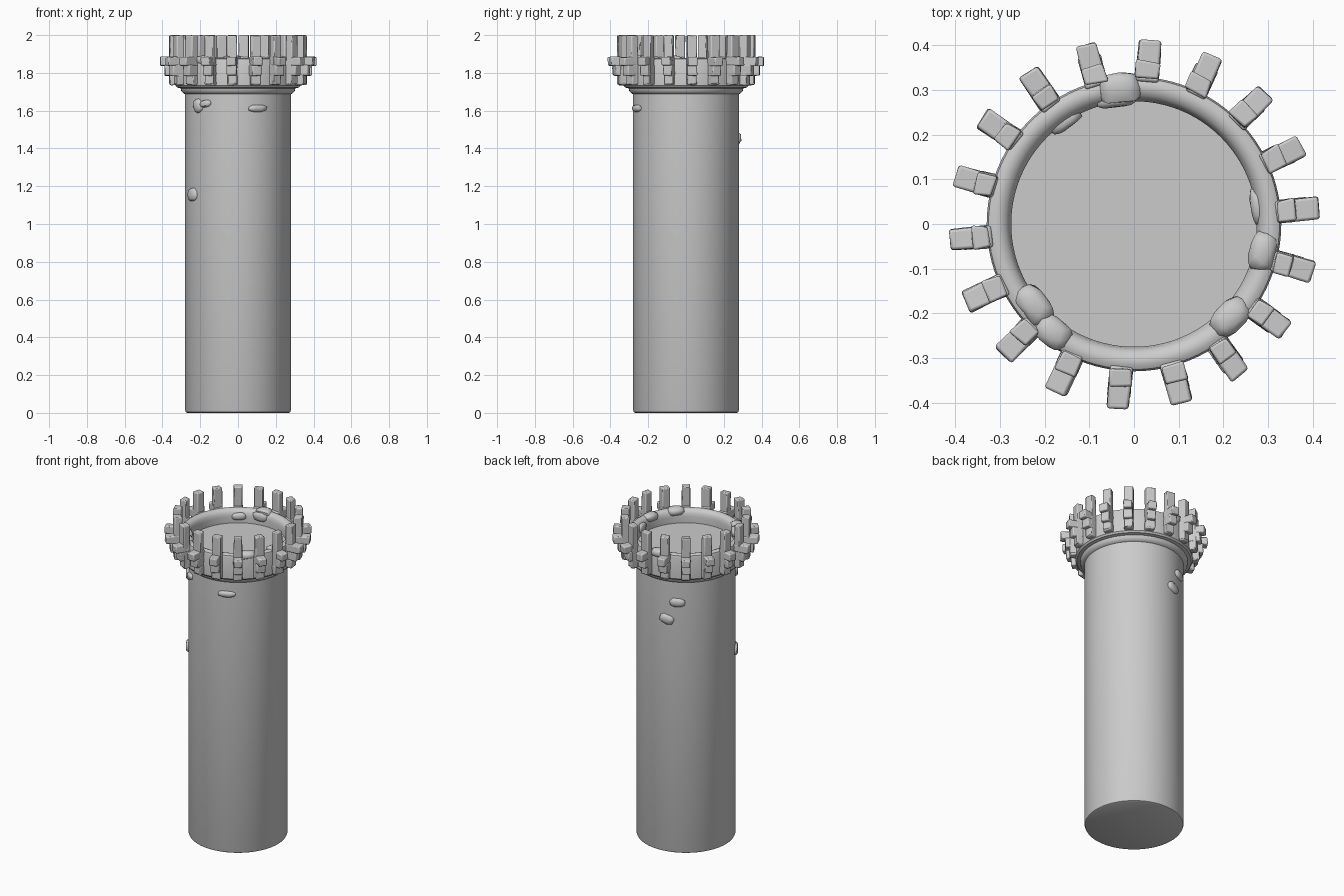
import bpy, bmesh, math, random
from mathutils import Matrix, Vector

random.seed(7)
cube = bpy.data.objects.get("Cube")
if cube:
    bpy.data.objects.remove(cube, do_unlink=True)

stone = bpy.data.materials.new("grey_stone")
stone.use_nodes = True
GREY = (0.6, 0.6, 0.6, 1)
stone.diffuse_color = GREY
stone.node_tree.nodes["Principled BSDF"].inputs["Base Color"].default_value = GREY


def finish(bm, name, angle=35, bevel=0):
    """Turn a bmesh into a shaded object, optionally with worn edges."""
    bmesh.ops.recalc_face_normals(bm, faces=bm.faces)
    mesh = bpy.data.meshes.new(name)
    bm.to_mesh(mesh)
    bm.free()
    obj = bpy.data.objects.new(name, mesh)
    bpy.context.collection.objects.link(obj)
    mesh.materials.append(stone)
    if bevel:
        mod = obj.modifiers.new("worn_edges", 'BEVEL')
        mod.width, mod.segments = bevel, 2
    bpy.ops.object.select_all(action='DESELECT')
    obj.select_set(True)
    bpy.context.view_layer.objects.active = obj
    bpy.ops.object.shade_smooth_by_angle(angle=math.radians(angle))
    return obj


def lathe(name, profile, steps=96):
    """Spin an (r, z) profile around the tower axis."""
    bm = bmesh.new()
    verts = [bm.verts.new((r, 0, z)) for r, z in profile]
    edges = [bm.edges.new(pair) for pair in zip(verts, verts[1:])]
    bmesh.ops.spin(bm, geom=verts + edges, axis=(0, 0, 1), cent=(0, 0, 0),
                   angle=math.tau, steps=steps)
    bmesh.ops.remove_doubles(bm, verts=bm.verts, dist=1e-5)
    return finish(bm, name)


def outward(azimuth):
    return Matrix.Rotation(math.radians(azimuth), 4, 'Z')


def add_block(bm, r0, r1, width, z0, z1, azimuth, jitter):
    """Roughly hewn block whose long side points away from the axis."""
    verts = bmesh.ops.create_cube(bm, size=1)["verts"]
    for v in verts:
        v.co = Vector(((r0 + r1) / 2 + v.co.x * (r1 - r0), v.co.y * width,
                       (z0 + z1) / 2 + v.co.z * (z1 - z0)))
        v.co += Vector([random.uniform(-jitter, jitter) for _ in range(3)])
        v.co.z = min(v.co.z, 2)
    bmesh.ops.transform(bm, matrix=outward(azimuth), verts=verts)


def add_boulder(bm, azimuth, radius, z, size, tilt=0):
    """Lumpy loose stone; size is depth, width and height."""
    verts = bmesh.ops.create_icosphere(bm, subdivisions=2, radius=0.5)["verts"]
    for v in verts:
        # pull the ball towards a box, then roughen it
        v.co /= max(abs(c) for c in v.co) ** 0.6 * 1.4
        v.co *= random.uniform(0.94, 1.06)
        v.co = Vector(a * b for a, b in zip(v.co, size))
    place = (outward(azimuth) @ Matrix.Translation((radius, 0, z))
             @ Matrix.Rotation(math.radians(tilt), 4, 'X'))
    bmesh.ops.transform(bm, matrix=place, verts=verts)


# Tower shaft with a softened foot
lathe("tower_shaft", [(0, 0), (0.268, 0), (0.276, 0.004), (0.28, 0.014),
                      (0.28, 1.7), (0, 1.7)])

# Flared collar, parapet wall with rounded top, and sunken floor
lathe("parapet", [(0.27, 1.685), (0.287, 1.69), (0.3, 1.703), (0.303, 1.718),
                  (0.322, 1.722), (0.33, 1.732), (0.33, 1.862), (0.326, 1.874),
                  (0.315, 1.88), (0.302, 1.88), (0.288, 1.874), (0.279, 1.86),
                  (0.275, 1.84), (0.275, 1.8), (0, 1.8)])

# Ring of merlon posts and their stepped brackets
posts, brackets = bmesh.new(), bmesh.new()
for k in range(18):
    az = 5 + 20 * k
    add_block(posts, 0.325, 0.366, 0.05, 1.74, 2.0, az, 0.004)
    for reach, low, high in ((0.415, 1.838, 1.884), (0.39, 1.785, 1.842),
                             (0.362, 1.735, 1.79)):
        add_block(brackets, 0.32, reach, 0.05, low, high, az, 0.003)
finish(posts, "merlon_posts", bevel=0.005)
finish(brackets, "merlon_brackets", bevel=0.006)

# Worn stones on the parapet rim: azimuth, radius, height, size
rim = bmesh.new()
for az, r, z, size in (
        (96, 0.307, 1.87, (0.065, 0.085, 0.045)),
        (98, 0.28, 1.85, (0.03, 0.085, 0.05)),
        (124, 0.276, 1.84, (0.03, 0.075, 0.04)),
        (8, 0.28, 1.84, (0.03, 0.08, 0.05)),
        (-12, 0.295, 1.867, (0.055, 0.085, 0.045)),
        (-44, 0.3, 1.867, (0.06, 0.09, 0.045)),
        (-141, 0.288, 1.867, (0.06, 0.09, 0.045)),
        (-127, 0.303, 1.867, (0.06, 0.08, 0.045))):
    add_boulder(rim, az, r, z, size)
finish(rim, "rim_stones", 50)

# Stones standing out of the shaft: azimuth, height, width, height, tilt
shaft = bmesh.new()
for az, z, wide, tall, tilt in (
        (-68, 1.612, 0.095, 0.035, 0), (-139, 1.625, 0.06, 0.07, 20),
        (-128, 1.637, 0.065, 0.035, 8), (-149, 1.155, 0.075, 0.065, 0),
        (115, 1.56, 0.085, 0.05, 0), (102, 1.45, 0.08, 0.055, -15)):
    add_boulder(shaft, az, 0.276, z, (0.035, wide, tall), tilt)
finish(shaft, "shaft_stones", 50)
